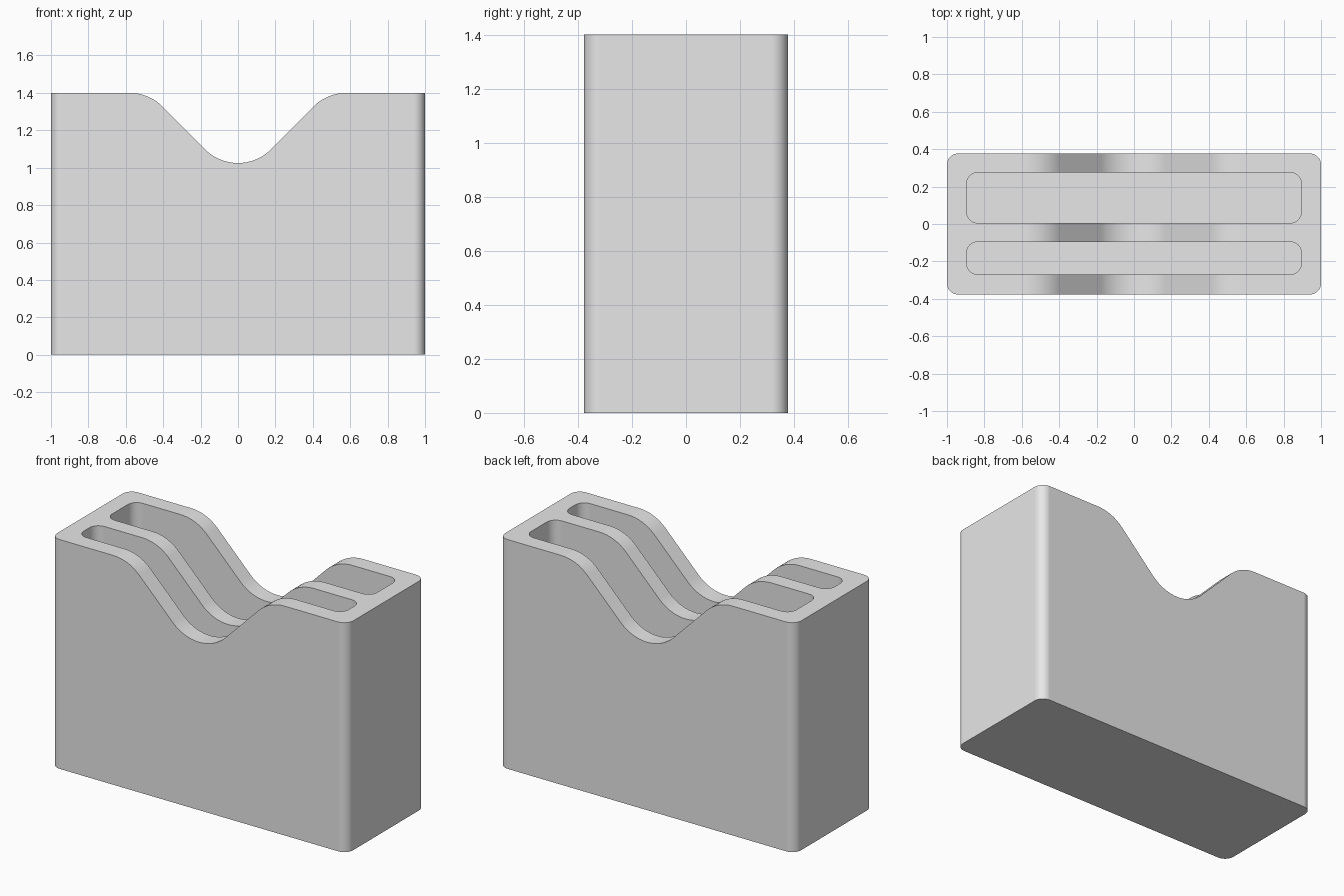
import bpy, bmesh
from math import sin, cos, pi, radians

if "Cube" in bpy.data.objects:
    bpy.data.objects.remove(bpy.data.objects["Cube"], do_unlink=True)

HEIGHT = 1.4
FLOOR = 0.1
RADIUS = 0.06

grey = bpy.data.materials.new("plain grey")
grey.use_nodes = True
grey.diffuse_color = (0.8, 0.8, 0.8, 1)
grey.node_tree.nodes["Principled BSDF"].inputs["Base Color"].default_value = (0.8, 0.8, 0.8, 1)


def arc(cx, cy, r, start, end, steps=8):
    angles = [radians(start + (end - start) * i / steps) for i in range(steps + 1)]
    return [(cx + r * cos(a), cy + r * sin(a)) for a in angles]


def rounded_rect(x, y0, y1, r):
    corners = [(x - r, y1 - r), (r - x, y1 - r), (r - x, y0 + r), (x - r, y0 + r)]
    return [p for i, c in enumerate(corners) for p in arc(*c, r, 90 * i, 90 * i + 90)]


def prism(name, points, sweep):
    """Extrude a closed outline of 3D points along the sweep vector."""
    bm = bmesh.new()
    face = bm.faces.new([bm.verts.new(p) for p in points])
    ext = bmesh.ops.extrude_face_region(bm, geom=[face], use_keep_orig=True)
    moved = [v for v in ext["geom"] if isinstance(v, bmesh.types.BMVert)]
    bmesh.ops.translate(bm, verts=moved, vec=sweep)
    bmesh.ops.recalc_face_normals(bm, faces=bm.faces)
    mesh = bpy.data.meshes.new(name)
    bm.to_mesh(mesh)
    bm.free()
    mesh.materials.append(grey)
    obj = bpy.data.objects.new(name, mesh)
    bpy.context.collection.objects.link(obj)
    return obj


# Outer block with rounded upright corners
body = prism("holder_body", [(x, y, 0) for x, y in rounded_rect(1, -0.377, 0.377, RADIUS)],
             (0, 0, HEIGHT))

# Two pockets, narrow in front and wide behind
cutters = []
for name, y0, y1 in (("front_pocket", -0.27, -0.095), ("back_pocket", 0.005, 0.275)):
    outline = rounded_rect(0.895, y0, y1, RADIUS)
    cutters.append(prism(name, [(x, y, FLOOR) for x, y in outline], (0, 0, HEIGHT)))

# Valley across the top: rounded shoulders, sloping sides, rounded bottom
R = 0.25
half = arc(0, 1.025 + R, R, 270, 315) + arc(0.58, HEIGHT - R, R, 135, 90)
half.append((0.58, HEIGHT + 0.2))
valley = [(-x, z) for x, z in reversed(half[1:])] + half
cutters.append(prism("valley", [(x, -1, z) for x, z in valley], (0, 2, 0)))

bpy.context.view_layer.objects.active = body
for cutter in cutters:
    cutter.hide_render = True
    cut = body.modifiers.new(cutter.name, "BOOLEAN")
    cut.operation = "DIFFERENCE"
    cut.solver = "EXACT"
    cut.object = cutter
    bpy.ops.object.modifier_apply(modifier=cut.name)
    bpy.data.objects.remove(cutter, do_unlink=True)

# Smooth the rounded areas, keep rims sharp and big faces flat
bpy.ops.object.select_all(action="DESELECT")
body.select_set(True)
bpy.ops.object.shade_smooth_by_angle(angle=radians(30))
weighted = body.modifiers.new("flat_large_faces", "WEIGHTED_NORMAL")
weighted.keep_sharp = True
